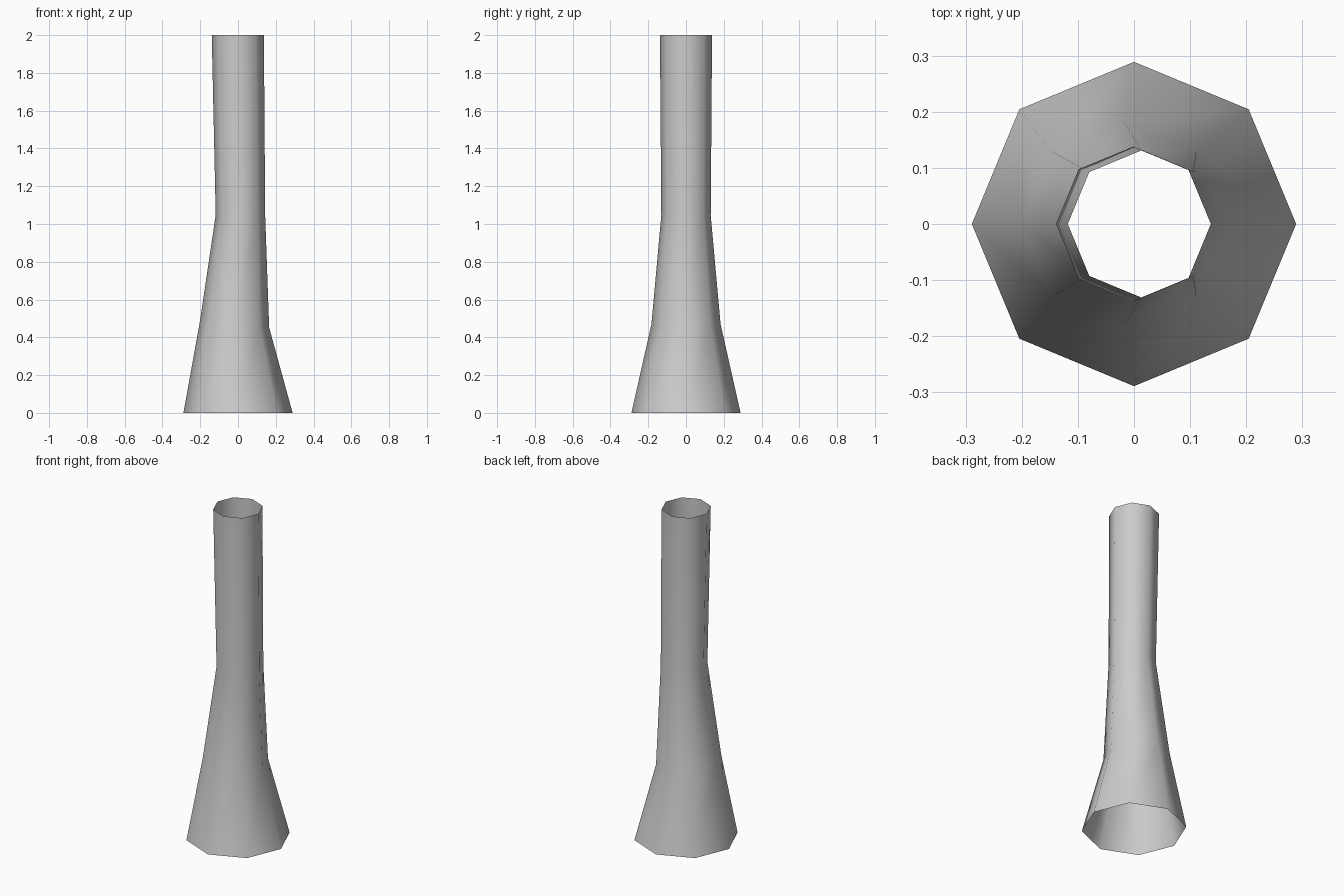
import bpy, bmesh
from math import cos, sin, pi

if "Cube" in bpy.data.objects:
    bpy.data.objects.remove(bpy.data.objects["Cube"])

SIDES = 8
# Rings: centre x, radius, centre z, tilt (z drop per unit of x)
RINGS = [(0.0, 0.289, 0.0, 0.0),
         (-0.018, 0.183, 0.47, -0.10),
         (0.013, 0.131, 1.045, -0.03),
         (-0.001, 0.138, 2.0, 0.0)]

# Open flared trunk, slightly bent along its height
bm = bmesh.new()
loops = []
for cx, r, cz, tilt in RINGS:
    loop = []
    for i in range(SIDES):
        a = 2 * pi * i / SIDES
        loop.append(bm.verts.new((cx + r * cos(a), r * sin(a), cz + tilt * r * cos(a))))
    loops.append(loop)
for low, high in zip(loops, loops[1:]):
    for i in range(SIDES):
        j = (i + 1) % SIDES
        bm.faces.new((low[i], low[j], high[j], high[i])).smooth = True

mesh = bpy.data.meshes.new("trunk")
bm.to_mesh(mesh)
bm.free()
trunk = bpy.data.objects.new("trunk", mesh)
bpy.context.collection.objects.link(trunk)
